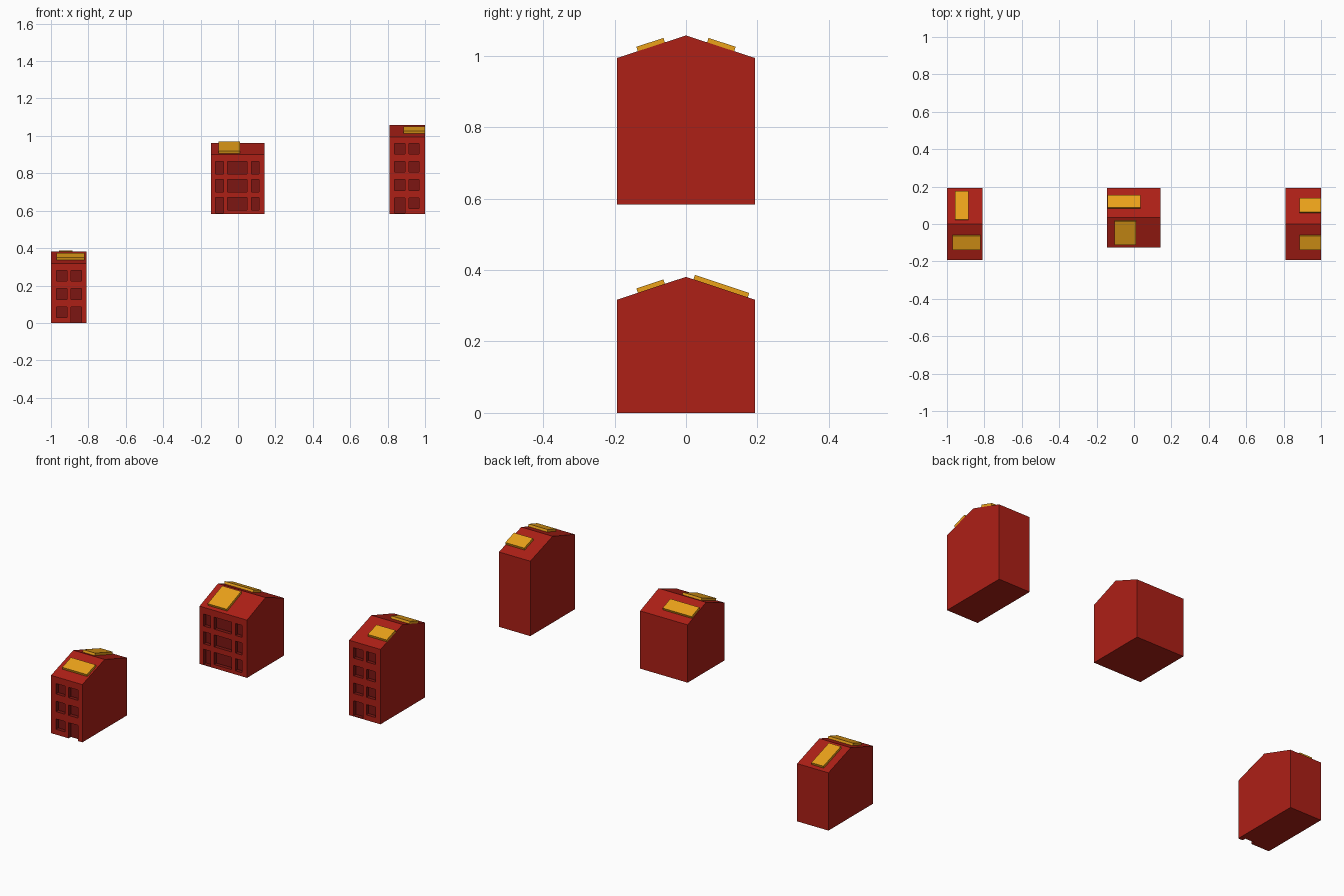
import bpy, bmesh, math
from mathutils import Matrix

if "Cube" in bpy.data.objects:
    bpy.data.objects.remove(bpy.data.objects["Cube"])

RECESS = 0.02
THICK = 0.013


def material(name, rgb):
    m = bpy.data.materials.new(name)
    m.diffuse_color = (*rgb, 1)
    m.use_nodes = True
    m.node_tree.nodes["Principled BSDF"].inputs["Base Color"].default_value = m.diffuse_color
    return m


red = material("brick_red", (0.42, 0.014, 0.008))
dark = material("dark_red", (0.2, 0.008, 0.006))
amber = material("amber", (0.83, 0.36, 0.01))


def add_box(bm, x, y, z):
    size = Matrix.Diagonal((x[1] - x[0], y[1] - y[0], z[1] - z[0], 1))
    mid = Matrix.Translation([(a + b) / 2 for a, b in (x, y, z)])
    bmesh.ops.create_cube(bm, size=1, matrix=mid @ size)


def to_object(bm, name, *mats):
    bmesh.ops.recalc_face_normals(bm, faces=bm.faces)
    me = bpy.data.meshes.new(name)
    bm.to_mesh(me)
    bm.free()
    for m in mats:
        me.materials.append(m)
    ob = bpy.data.objects.new(name, me)
    bpy.context.collection.objects.link(ob)
    return ob


def house(name, x, y, z, eave, ridge, columns, rows, door_col, door_z, panels):
    y0, y1 = y
    ym, half = (y0 + y1) / 2, (y1 - y0) / 2

    # Gabled body: end profile extruded along x
    bm = bmesh.new()
    outline = [(y0, z), (y1, z), (y1, eave), (ym, ridge), (y0, eave)]
    end = bm.faces.new([bm.verts.new((x[0], a, b)) for a, b in outline])
    ext = bmesh.ops.extrude_face_region(bm, geom=[end], use_keep_orig=True)
    moved = [v for v in ext["geom"] if isinstance(v, bmesh.types.BMVert)]
    bmesh.ops.translate(bm, verts=moved, vec=(x[1] - x[0], 0, 0))
    body = to_object(bm, name + "_body", red, dark)

    # Recessed windows and door cut into the front
    bm = bmesh.new()
    for r, row in enumerate(rows):
        for c, col in enumerate(columns):
            low = door_z if (r == 0 and c == door_col) else row[0]
            add_box(bm, col, (y0 - 0.02, y0 + RECESS), (low, row[1]))
    cutter = to_object(bm, name + "_cutter")
    cutter.hide_render = True
    mod = body.modifiers.new("openings", 'BOOLEAN')
    mod.operation, mod.solver, mod.object = 'DIFFERENCE', 'EXACT', cutter
    bpy.context.view_layer.objects.active = body
    bpy.ops.object.modifier_apply(modifier=mod.name)
    bpy.data.objects.remove(cutter)
    for p in body.data.polygons:
        inside = y0 + 1e-4 < p.center.y < y0 + RECESS + 1e-3
        p.material_index = 1 if inside else 0

    # Roof panels lying on each slope
    slope = math.atan2(ridge - eave, half)
    for label, px, py in panels:
        mid = (py[0] + py[1]) / 2
        side = 1 if mid > ym else -1
        height = ridge - abs(mid - ym) * math.tan(slope)
        length = (py[1] - py[0]) / math.cos(slope)
        bm = bmesh.new()
        add_box(bm, px, (-length / 2, length / 2), (0, THICK))
        bm.transform(Matrix.Translation((0, mid, height))
                     @ Matrix.Rotation(-side * slope, 4, 'X'))
        to_object(bm, f"{name}_{label}_roof_panel", amber)


# Window rows share one spacing, measured up from each house's base
def window_rows(base, count, h):
    return [(base + 0.029 + i * 0.097, base + 0.029 + i * 0.097 + h)
            for i in range(count)]


house("left_house", (-1, -0.81), (-0.193, 0.193), 0, 0.317, 0.381,
      [(-0.97, -0.915), (-0.893, -0.837)], window_rows(0, 3, 0.057), 1, -0.02,
      [("front", (-0.97, -0.82), (-0.135, -0.059)),
       ("back", (-0.958, -0.885), (0.021, 0.173))])

house("middle_house", (-0.145, 0.143), (-0.126, 0.193), 0.583, 0.9, 0.963,
      [(-0.12, -0.078), (-0.056, 0.048), (0.072, 0.113)],
      [(0.603, 0.67), (0.7, 0.766), (0.797, 0.863)], 0, 0.587,
      [("front", (-0.105, 0.01), (-0.108, 0.018)),
       ("back", (-0.142, 0.034), (0.083, 0.149))])

house("right_house", (0.81, 1), (-0.193, 0.193), 0.583, 0.994, 1.057,
      [(0.837, 0.893), (0.914, 0.969)], window_rows(0.583, 4, 0.057), 0, 0.587,
      [("front", (0.885, 1), (-0.135, -0.059)),
       ("back", (0.885, 1), (0.059, 0.135))])
